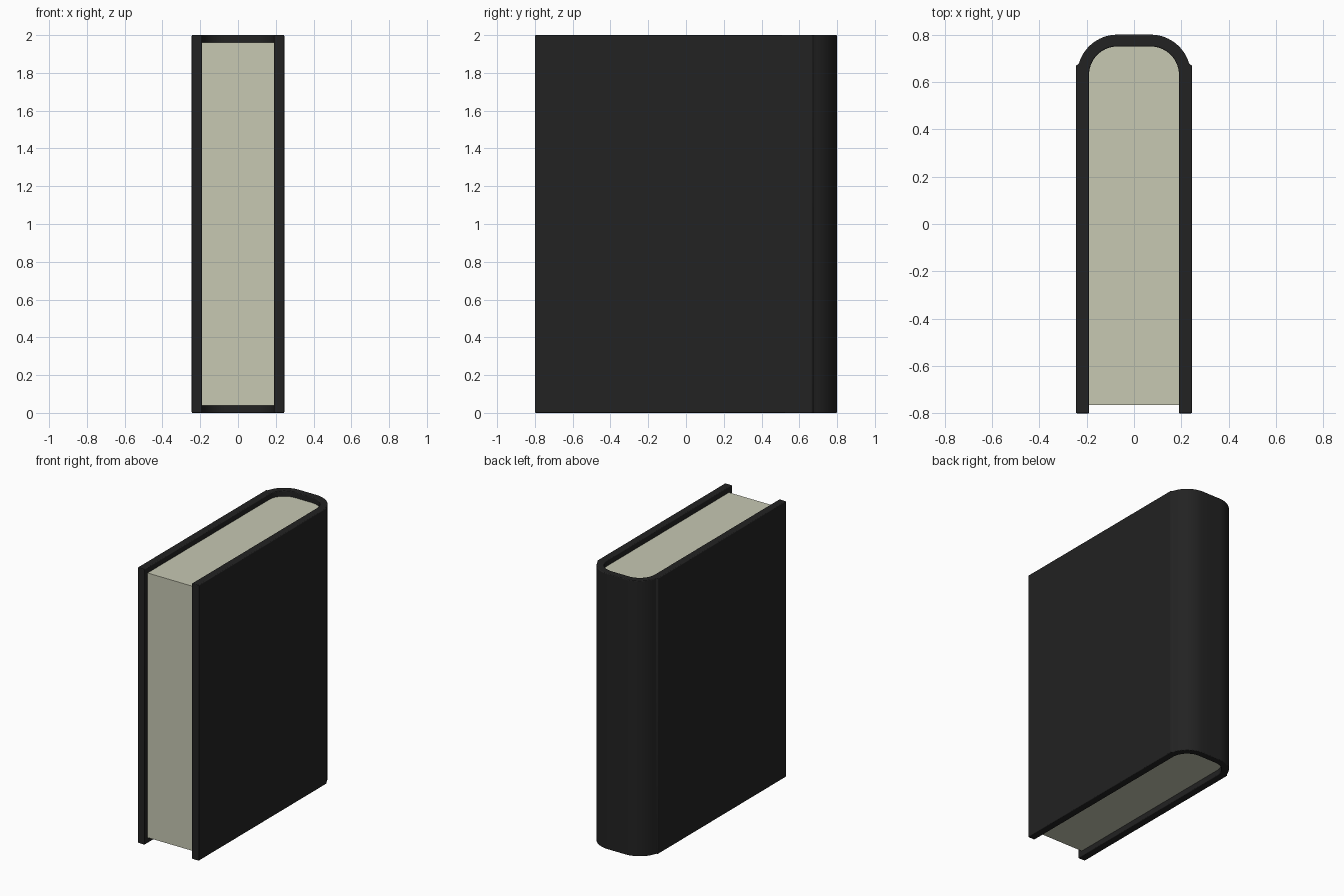
import bpy, bmesh, math

if "Cube" in bpy.data.objects:
    bpy.data.objects.remove(bpy.data.objects["Cube"])

H = 2.0            # cover height
CX, CY = 0.07, 0.63  # centre of the rounded spine corners


def material(name, rgb):
    m = bpy.data.materials.new(name)
    m.diffuse_color = (*rgb, 1)
    m.use_nodes = True
    m.node_tree.nodes["Principled BSDF"].inputs["Base Color"].default_value = m.diffuse_color
    return m


def arc(r, a0, a1, n=14):
    return [(CX + r * math.cos(math.radians(a0 + (a1 - a0) * i / n)),
             CY + r * math.sin(math.radians(a0 + (a1 - a0) * i / n))) for i in range(n + 1)]


def mirrored(half):
    # close a right-half profile with its mirror image
    return half + [(-x, y) for x, y in reversed(half)]


def extrude(name, outline, z0, z1, mat, bevel=0):
    bm = bmesh.new()
    base = bm.faces.new([bm.verts.new((x, y, z0)) for x, y in outline])
    top = bmesh.ops.extrude_face_region(bm, geom=[base])
    bmesh.ops.translate(bm, vec=(0, 0, z1 - z0),
                        verts=[v for v in top["geom"] if isinstance(v, bmesh.types.BMVert)])
    bmesh.ops.recalc_face_normals(bm, faces=bm.faces)
    me = bpy.data.meshes.new(name)
    bm.to_mesh(me)
    bm.free()
    me.materials.append(mat)
    ob = bpy.data.objects.new(name, me)
    bpy.context.collection.objects.link(ob)
    if bevel:
        b = ob.modifiers.new("soft_edges", "BEVEL")
        b.width, b.segments = bevel, 3
        b.limit_method, b.angle_limit = "ANGLE", math.radians(35)
    bpy.ops.object.select_all(action="DESELECT")
    ob.select_set(True)
    bpy.context.view_layer.objects.active = ob
    bpy.ops.object.shade_smooth_by_angle(angle=math.radians(35))
    return ob


black = material("black_cover", (0.016, 0.016, 0.016))
cream = material("cream_paper", (0.57, 0.58, 0.45))

# wrap-around cover: two boards, hinge step and rounded spine
outer = [(0.19, -0.8), (0.245, -0.8), (0.245, 0.67), (0.236, 0.674)] + arc(0.17, 17, 90)
inner = arc(0.12, 90, 0)
right = outer + [(-x, y) for x, y in reversed(outer)]
left_in = [(-x, y) for x, y in reversed(inner)]
extrude("cover", right + left_in + inner[::1], 0, H, black, 0.01)

# page block fitted inside the cover
extrude("pages", mirrored([(0.19, -0.765)] + arc(0.12, 0, 90)), 0.04, H - 0.04, cream)
